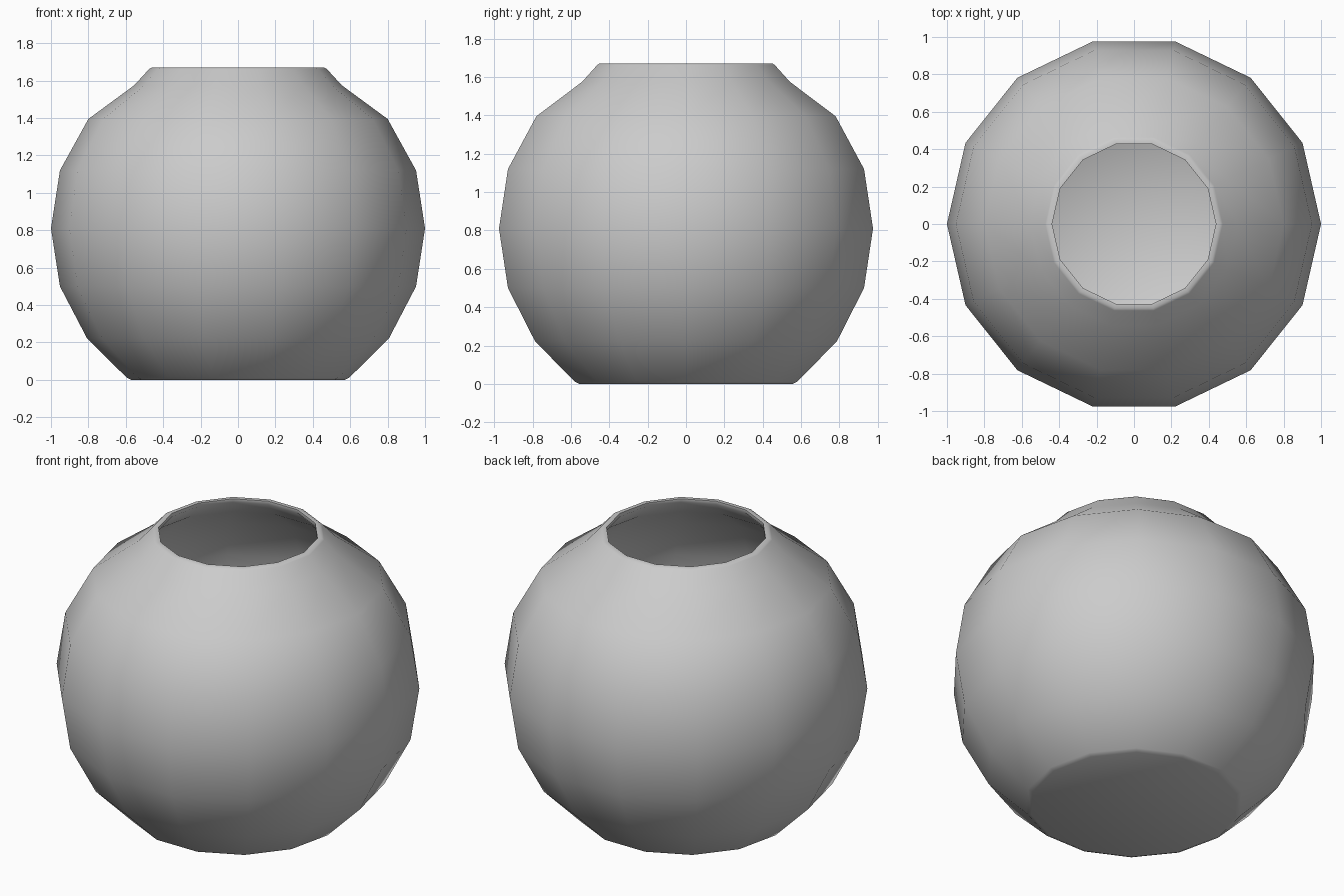
import bpy, bmesh, math

if "Cube" in bpy.data.objects:
    bpy.data.objects.remove(bpy.data.objects["Cube"])

SIDES = 14
# Outer profile (radius, height): flat foot, round belly, flared shoulder, rim
outer = [(0.57, 0.0), (0.595, 0.012), (0.807, 0.222), (0.952, 0.50), (1.0, 0.81),
         (0.952, 1.12), (0.80, 1.395), (0.555, 1.575), (0.475, 1.662), (0.462, 1.67)]
# Inner profile from the rim down to the floor
inner = [(0.438, 1.67), (0.438, 1.65), (0.535, 1.548), (0.78, 1.37), (0.923, 1.11),
         (0.97, 0.81), (0.923, 0.51), (0.78, 0.24), (0.57, 0.035)]


def lathe(name, profile):
    bm = bmesh.new()
    rings = []
    for r, z in profile:
        rings.append([bm.verts.new((r * math.cos(2 * math.pi * i / SIDES),
                                    r * math.sin(2 * math.pi * i / SIDES), z))
                      for i in range(SIDES)])
    for a, b in zip(rings, rings[1:]):
        for i in range(SIDES):
            j = (i + 1) % SIDES
            bm.faces.new((a[i], a[j], b[j], b[i]))
    # Underside and a fan for the inside floor
    bm.faces.new(rings[0][::-1])
    centre = bm.verts.new((0, 0, profile[-1][1]))
    for i in range(SIDES):
        bm.faces.new((rings[-1][i], rings[-1][(i + 1) % SIDES], centre))
    bmesh.ops.recalc_face_normals(bm, faces=bm.faces)
    mesh = bpy.data.meshes.new(name)
    bm.to_mesh(mesh)
    bm.free()
    obj = bpy.data.objects.new(name, mesh)
    bpy.context.collection.objects.link(obj)
    return obj


# Round open bowl
bowl = lathe("round_bowl", outer + inner)
bpy.context.view_layer.objects.active = bowl
bowl.select_set(True)
bpy.ops.object.shade_smooth_by_angle(angle=math.radians(50))
